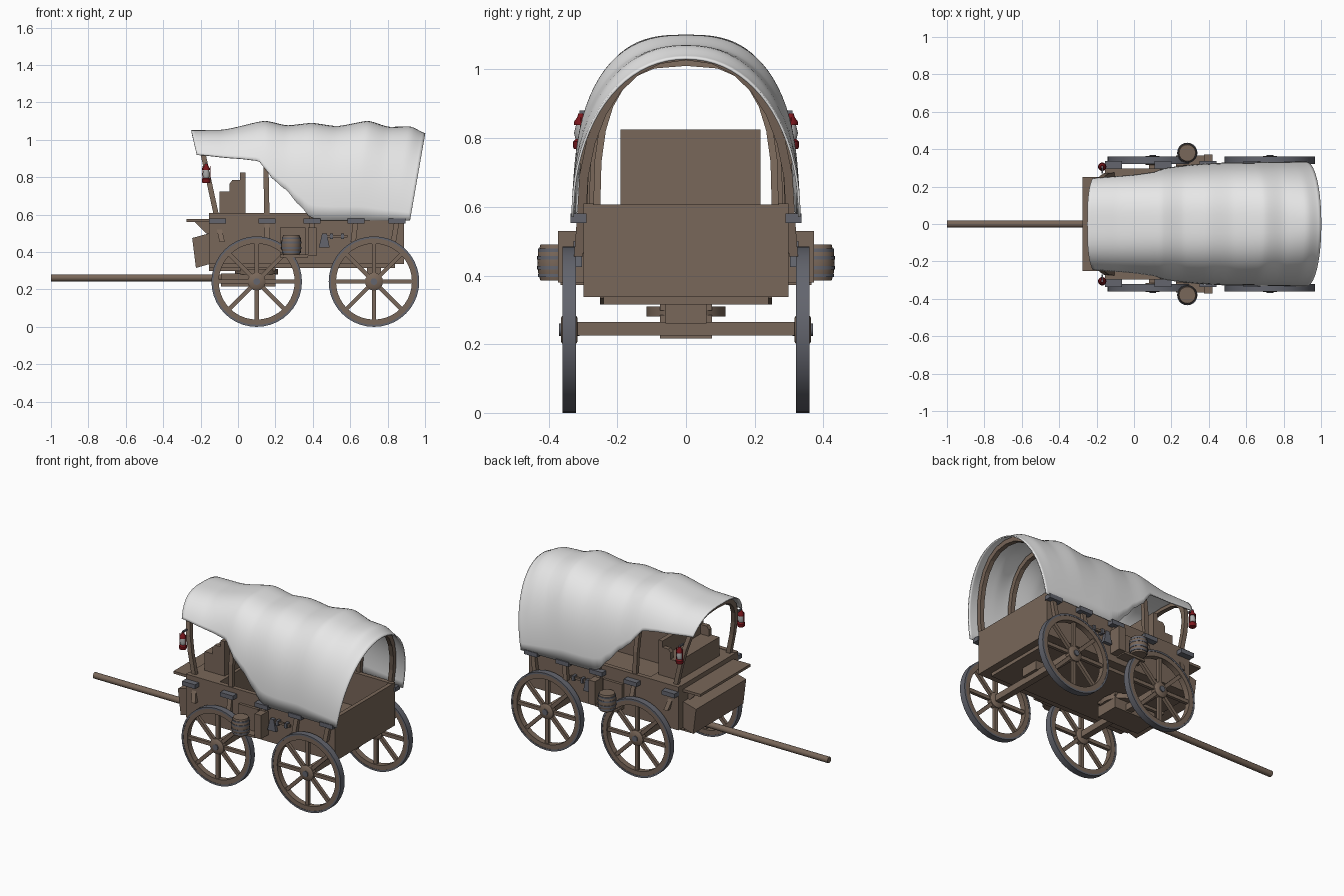
import bpy, bmesh, math
from mathutils import Vector

if "Cube" in bpy.data.objects:
    bpy.data.objects.remove(bpy.data.objects["Cube"])


def material(name, rgb):
    m = bpy.data.materials.new(name)
    m.diffuse_color = (*rgb, 1)
    m.use_nodes = True
    m.node_tree.nodes["Principled BSDF"].inputs["Base Color"].default_value = m.diffuse_color
    return m


WOOD = material("brown wood", (0.19, 0.135, 0.1))
CANVAS = material("white canvas", (0.8, 0.8, 0.8))
METAL = material("blue grey iron", (0.125, 0.13, 0.155))
RED = material("dark red", (0.2, 0.008, 0.012))
GLASS = material("lantern glass", (0.4, 0.4, 0.4))


def make(name, verts, faces, mat, smooth=False, fix=True):
    me = bpy.data.meshes.new(name)
    me.from_pydata([tuple(v) for v in verts], [], faces)
    if fix:
        bm = bmesh.new()
        bm.from_mesh(me)
        bmesh.ops.recalc_face_normals(bm, faces=bm.faces)
        bm.to_mesh(me)
        bm.free()
    me.materials.append(mat)
    ob = bpy.data.objects.new(name, me)
    bpy.context.collection.objects.link(ob)
    if smooth:
        bpy.ops.object.select_all(action='DESELECT')
        ob.select_set(True)
        bpy.context.view_layer.objects.active = ob
        bpy.ops.object.shade_smooth_by_angle(angle=math.radians(40))
    return ob


def prism(name, pts, y0, y1, mat):
    """Extrude an x-z outline from y0 to y1."""
    n = len(pts)
    verts = [(x, y, z) for y in (y0, y1) for x, z in pts]
    faces = [list(range(n)), list(range(n, 2 * n))]
    faces += [(i, (i + 1) % n, n + (i + 1) % n, n + i) for i in range(n)]
    return make(name, verts, faces, mat)


def box(name, x0, x1, y0, y1, z0, z1, mat=WOOD):
    return prism(name, [(x0, z0), (x1, z0), (x1, z1), (x0, z1)], y0, y1, mat)


def lathe(name, profile, loc, mat, axis='z', seg=20, closed=False):
    """Revolve (radius, height) points; open profiles get flat caps."""
    k = len(profile)
    verts, faces = [], []
    for i in range(seg):
        a = 2 * math.pi * i / seg
        for r, h in profile:
            p = (r * math.cos(a), r * math.sin(a), h)
            if axis == 'y':
                p = (p[0], p[2], p[1])
            elif axis == 'x':
                p = (p[2], p[0], p[1])
            verts.append(Vector(p) + Vector(loc))
    for i in range(seg):
        j = (i + 1) % seg
        for q in range(k if closed else k - 1):
            w = (q + 1) % k
            faces.append((i * k + q, j * k + q, j * k + w, i * k + w))
    if not closed:
        faces += [[i * k for i in range(seg)], [i * k + k - 1 for i in range(seg)]]
    return make(name, verts, faces, mat, smooth=True)


def interp(table, x):
    """Eased interpolation through (x, value) pairs."""
    for (a, va), (b, vb) in zip(table, table[1:]):
        if x <= b:
            f = max(0, (x - a) / (b - a))
            e = f * f * (3 - 2 * f)
            return va + (vb - va) * (0.5 * e + 0.5 * f)
    return table[-1][1]


# Canvas shape, as functions of the position along the wagon
BASE = 0.57
TOP = [(-.14, 1.048), (-.02, 1.05), (.155, 1.098), (.27, 1.074), (.395, 1.087),
       (.5, 1.07), (.63, 1.098), (.74, 1.066), (.84, 1.068), (.92, 1.032)]
HEM = [(-.14, .92), (.03, .90), (.12, .888), (.155, .84), (.19, .79), (.25, .74),
       (.33, .65), (.385, .588), (.43, .57), (.92, .57)]
WIDTH = [(-.14, .287), (0, .295), (.2, .31), (.5, .325), (.92, .33)]
POWER = [(-.14, 3), (.155, 2.8), (.63, 2.6), (.92, 2.1)]
LEAN = [(-.14, -.23), (.155, -.02), (.395, 0), (.62, .12), (.92, .174)]


def arch(x, t, off=0):
    w, h, n = interp(WIDTH, x) - off, interp(TOP, x) - BASE - off, interp(POWER, x)
    c, s = math.cos(t), max(0, math.sin(t))
    y = math.copysign(w * abs(c) ** (2 / n), c)
    z = BASE + h * s ** (2 / n)
    return Vector((x + interp(LEAN, x) * (z - BASE), y, z))


# Canvas cover
NU, NT = 72, 40
verts, faces = [], []
for i in range(NU + 1):
    x = -.14 + 1.06 * i / NU
    f = (interp(HEM, x) - BASE) / (interp(TOP, x) - BASE)
    t0 = math.asin(max(0, f) ** (interp(POWER, x) / 2))
    verts += [arch(x, t0 + (math.pi - 2 * t0) * j / NT) for j in range(NT + 1)]
for i in range(NU):
    for j in range(NT):
        a = i * (NT + 1) + j
        faces.append((a, a + NT + 1, a + NT + 2, a + 1))
cover = make("canvas_cover", verts, faces, CANVAS, smooth=True)
sol = cover.modifiers.new("thickness", 'SOLIDIFY')
sol.thickness, sol.offset = 0.007, 0

# Bent wood bows with iron brackets at their feet
for k, x in enumerate((-.11, .155, .395, .63, .85)):
    lean = interp(LEAN, x)
    rings = []
    for t in [None] + [math.pi * j / 14 for j in range(15)] + [None]:
        end = t is None
        s = 1 if not rings else -1
        for off in (.012, .038):
            if end:
                z = .455
                p = Vector((x + lean * (z - BASE), s * (.338 - off), z))
            else:
                p = arch(x, t, off)
            rings += [p + Vector((-.014, 0, 0)), p + Vector((.014, 0, 0))]
    n = len(rings) // 4
    faces = [(0, 1, 3, 2), tuple(4 * n - 4 + q for q in (0, 1, 3, 2))]
    for i in range(n - 1):
        for a, b in ((0, 1), (1, 3), (3, 2), (2, 0)):
            faces.append((4 * i + a, 4 * i + b, 4 * i + 4 + b, 4 * i + 4 + a))
    make(f"bow_{k}", rings, faces, WOOD)
    for s in (1, -1):
        box(f"bow_bracket_{k}", x - .045, x + .045, s * .29, s * .336, .553, .58, METAL)

# Wagon bed
box("bed_floor", -.155, .887, -.295, .295, .337, .40)
box("tailgate", .862, .887, -.295, .295, .337, .607)
box("front_deck", -.155, .06, -.295, .295, .40, .607)
for s in (1, -1):
    box("bed_side", -.155, .887, s * .27, s * .298, .337, .61)
box("under_plate", -.155, .84, -.24, .24, .316, .34)

# Driver's seat and foot boards
box("seat_base", -.1, .04, -.19, .217, .6, .725)
box("seat_back", .012, .04, -.19, .217, .7, .825)
for y in (-.19, .19):
    prism("seat_arm", [(-.045, .72), (.03, .72), (.03, .785), (-.03, .785), (-.045, .765)],
          y, y + .027, WOOD)
prism("foot_box", [(-.245, .475), (-.155, .5), (-.155, .335), (-.225, .315)], -.25, .25, WOOD)
box("foot_board", -.275, -.15, -.25, .25, .562, .578)
for y in (-.2, .18):
    prism("foot_board_bracket", [(-.235, .565), (-.155, .565), (-.155, .49), (-.17, .5)],
          y, y + .02, WOOD)

# Running gear: turntable, axles and draw pole
lathe("turntable", [(.115, .28), (.115, .31)], (.10, 0, 0), WOOD, seg=24)
box("turntable_top", -.155, .2, -.075, .075, .298, .32)
box("axle_block", -.09, .2, -.075, .075, .217, .285)
lathe("draw_pole", [(.019, -1), (.019, .1)], (0, 0, .262), WOOD, axis='x', seg=12)
for x in (.10, .727):
    box("axle", x - .02, x + .02, -.33, .33, .225, .265)
box("rear_axle_block", .69, .765, -.06, .06, .26, .32)

# Wheels
for x in (.10, .727):
    for s in (1, -1):
        c = (x, s * .34, .242)
        lathe("wheel_rim", [(.203, -.018), (.233, -.018), (.233, .018), (.203, .018)],
              c, WOOD, 'y', 40, True)
        lathe("wheel_tyre", [(.231, -.02), (.242, -.02), (.242, .02), (.231, .02)],
              c, METAL, 'y', 40, True)
        lathe("wheel_hub", [(.035, -.024), (.048, -.015), (.048, .015), (.035, .024)],
              c, WOOD, 'y', 16)
        lathe("hub_cap", [(.018, -.03), (.018, .03)], c, METAL, 'y', 12)
        for k in range(4):
            sp = box("wheel_spokes", -.21, .21, -.01, .01, -.011, .011)
            sp.location, sp.rotation_euler = c, (0, k * math.pi / 4, 0)

for s in (1, -1):
    # Water barrel on its shelf
    c = (.285, s * .38, 0)
    lathe("barrel", [(.044, .385), (.051, .41), (.053, .437), (.051, .465), (.044, .49)], c, WOOD)
    for z, r in ((.40, .0505), (.422, .0545), (.452, .0545), (.474, .0505)):
        lathe("barrel_hoop", [(r - .008, z - .005), (r, z - .005), (r, z + .005), (r - .008, z + .005)],
              c, METAL, closed=True)
    box("barrel_shelf", .225, .375, s * .29, s * .365, .372, .386)
    box("barrel_backing", .225, .36, s * .29, s * .315, .38, .53)
    box("side_locker", .375, .42, s * .29, s * .372, .38, .53)
    # Hanging axe and its pegs
    box("axe_handle", .46, .585, s * .307, s * .32, .478, .492)
    prism("axe_head", [(.45, .5), (.475, .5), (.49, .425), (.432, .425)],
          s * .303, s * .324, METAL)
    for x in (.5, .56):
        box("axe_peg", x - .008, x + .008, s * .29, s * .328, .47, .5, METAL)
    # Lantern on the front bow
    c = (-.17, s * .306, 0)
    lathe("lantern_base", [(.02, .768), (.023, .775), (.023, .79), (.016, .797)], c, RED, seg=12)
    lathe("lantern_glass", [(.015, .795), (.02, .815), (.014, .84)], c, GLASS, seg=12)
    lathe("lantern_cap", [(.02, .838), (.02, .848), (.01, .862), (.008, .872)], c, RED, seg=12)
    box("lantern_hook", -.175, -.165, s * .27, s * .31, .87, .88, METAL)
    for dx in (-.023, .019):
        box("lantern_frame", -.17 + dx, -.166 + dx, s * .304, s * .308, .785, .86, RED)
